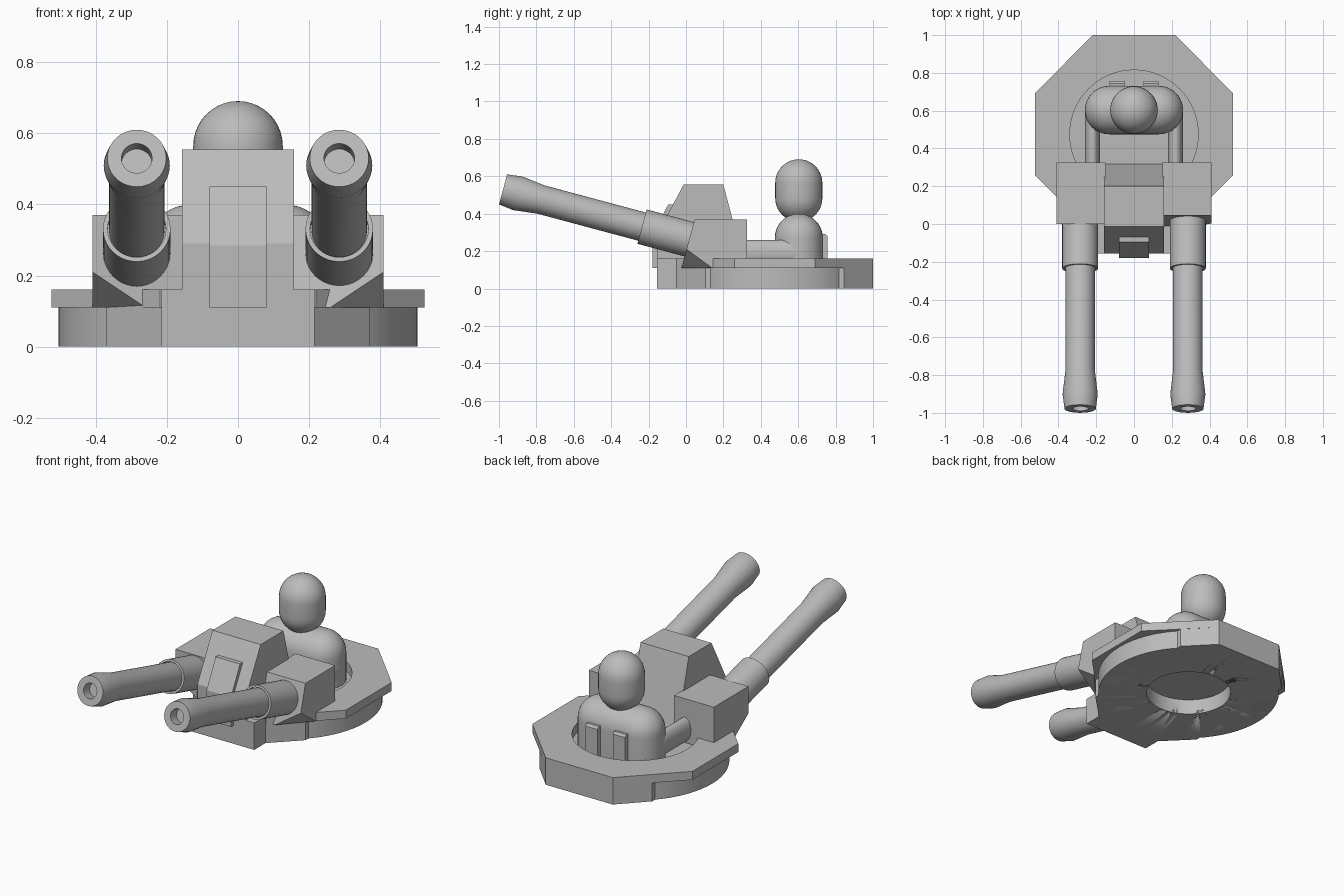
import bpy, bmesh, math
from mathutils import Matrix, Vector

if "Cube" in bpy.data.objects:
    bpy.data.objects.remove(bpy.data.objects["Cube"])

grey = bpy.data.materials.new("plain grey")
grey.use_nodes = True
GREY = (0.5, 0.5, 0.5, 1)
grey.diffuse_color = GREY
for node in grey.node_tree.nodes:
    if node.type == 'BSDF_PRINCIPLED':
        node.inputs["Base Color"].default_value = GREY


def finish(bm, name, smooth=False):
    bmesh.ops.recalc_face_normals(bm, faces=bm.faces[:])
    mesh = bpy.data.meshes.new(name)
    bm.to_mesh(mesh)
    bm.free()
    mesh.materials.append(grey)
    ob = bpy.data.objects.new(name, mesh)
    bpy.context.collection.objects.link(ob)
    if smooth:
        bpy.ops.object.select_all(action='DESELECT')
        ob.select_set(True)
        bpy.context.view_layer.objects.active = ob
        bpy.ops.object.shade_smooth_by_angle(angle=math.radians(35))
    return ob


def prism(name, outline, axis, low, high):
    """Extrude an outline along z (outline in x, y) or along x (outline in y, z)."""
    bm = bmesh.new()
    place = (lambda p: (p[0], p[1], low)) if axis == 'z' else (lambda p: (low, p[0], p[1]))
    face = bm.faces.new([bm.verts.new(place(p)) for p in outline])
    step = Vector((0, 0, high - low) if axis == 'z' else (high - low, 0, 0))
    out = bmesh.ops.extrude_face_region(bm, geom=[face])
    bmesh.ops.translate(bm, vec=step, verts=[g for g in out["geom"] if isinstance(g, bmesh.types.BMVert)])
    if not face.is_valid or len([f for f in bm.faces if len(f.verts) == len(outline)]) < 2:
        bm.faces.new([v for v in bm.verts][:len(outline)])
    return finish(bm, name)


def lathe(profile, steps=40):
    """Turn (radius, height) points around the z axis."""
    bm = bmesh.new()
    verts = [bm.verts.new((r, 0, z)) for r, z in profile]
    edges = [bm.edges.new(pair) for pair in zip(verts, verts[1:])]
    bmesh.ops.spin(bm, geom=verts + edges, cent=(0, 0, 0), axis=(0, 0, 1),
                   angle=math.tau, steps=steps, use_merge=False)
    bmesh.ops.remove_doubles(bm, verts=bm.verts[:], dist=0.0001)
    return bm


def hull(name, points, smooth=False):
    bm = bmesh.new()
    for p in points:
        bm.verts.new(p)
    out = bmesh.ops.convex_hull(bm, input=bm.verts[:])
    loose = [v for v in bm.verts if not v.link_faces]
    bmesh.ops.delete(bm, geom=loose, context='VERTS')
    bmesh.ops.dissolve_limit(bm, angle_limit=0.01, verts=bm.verts[:], edges=bm.edges[:])
    return finish(bm, name, smooth)


def dome(radius, z, side=1, n=10):
    arc = [(radius * math.cos(i * math.pi / 2 / n), z + side * radius * math.sin(i * math.pi / 2 / n))
           for i in range(n)]
    return arc + [(0, z + side * radius)]


def disc(name, radius, low, high, steps=64):
    bm = lathe([(0, low), (radius, low), (radius, high), (0, high)], steps)
    bmesh.ops.translate(bm, vec=(0, CENTRE, 0), verts=bm.verts[:])
    return finish(bm, name, True)


def cut(ob, cutter):
    mod = ob.modifiers.new("cut", 'BOOLEAN')
    mod.operation = 'DIFFERENCE'
    mod.solver = 'EXACT'
    mod.object = cutter


def mirrored(half):
    return half + [(-x, y) for x, y in reversed(half)]


# Base: octagonal deck, round drum and a full-height keel with front block
CENTRE = 0.475
deck = prism("deck", mirrored([(0.22, -0.05), (0.525, 0.26), (0.525, 0.69), (0.22, 1)]), 'z', 0.11, 0.16)
keel = prism("keel", mirrored([(0.215, -0.155), (0.215, -0.05), (0.37, 0.105), (0.37, 0.845), (0.22, 1)]),
             'z', 0, 0.16)
drum = disc("drum", 0.505, 0, 0.11)
pit = disc("pit_cutter", 0.34, 0.105, 0.4)
socket = disc("socket_cutter", 0.235, -0.2, 0.09)
for cutter in (pit, socket):
    cutter.hide_render = True
    cutter.hide_viewport = True
    cutter.display_type = 'WIRE'
cut(deck, pit)
for part in (keel, drum):
    cut(part, pit)
    cut(part, socket)

# Central turret housing and its front plate
prism("turret_housing", [(-0.155, 0.1), (-0.155, 0.29), (-0.013, 0.555), (0.2, 0.555), (0.32, 0.1)],
      'x', -0.158, 0.158)
prism("front_plate", [(-0.18, 0.11), (-0.18, 0.285), (-0.095, 0.45), (-0.06, 0.45), (-0.14, 0.29), (-0.14, 0.11)],
      'x', -0.08, 0.08)

# Gun mounts with the lower outer corner cut away
for side, label, lean in ((1, "left", 0.27), (-1, "right", 0)):
    def front(z):
        return (z - 0.2) * lean
    shape = [(0.15, front(0.11), 0.11), (0.26, front(0.11), 0.11), (0.41, 0.14, 0.11),
             (0.41, front(0.21), 0.21)]
    shape += [(x, 0.325, z) for x in (0.15, 0.41) for z in (0.11, 0.37)]
    shape += [(x, front(0.37), 0.37) for x in (0.15, 0.41)]
    hull(label + "_gun_mount", [(side * x, y, z) for x, y, z in shape])

    # Barrel with flared muzzle and bore, and the sleeve around its root
    aim = Matrix.Translation((side * 0.285, -0.978, 0.53)) @ Matrix.Rotation(math.radians(75), 4, 'X')
    barrel = lathe([(0, -0.06), (0.043, -0.06), (0.043, 0), (0.083, 0), (0.093, -0.08),
                    (0.078, -0.21), (0.078, -1.1), (0, -1.1)])
    sleeve = lathe([(0, -0.785), (0.082, -0.785), (0.082, -0.769), (0.095, -0.769), (0.095, -1.1), (0, -1.1)])
    for bm, name in ((barrel, "_barrel"), (sleeve, "_sleeve")):
        bm.transform(aim)
        finish(bm, label + name, True)

    # Gunner's arm reaching the mount
    arm = lathe([(0, 0)] + [(1, 0), (1, 0.3), (0, 0.3)], 24)
    arm.transform(Matrix.Translation((side * 0.22, 0.6, 0.19)) @ Matrix.Rotation(math.pi / 2, 4, 'X')
                  @ Matrix.Diagonal((0.04, 0.07, 1, 1)))
    finish(arm, label + "_arm", True)

    # Back pack half
    prism(label + "_back_pack", [(0.68, 0.1), (0.757, 0.1), (0.757, 0.28), (0.745, 0.292), (0.68, 0.292)],
          'x', min(side * 0.05, side * 0.13), max(side * 0.05, side * 0.13))

# Gunner's torso: two domed columns wrapped together
column = lathe([(0, 0.1), (0.128, 0.1)] + dome(0.128, 0.272), 32)
spots = [v.co + Vector((dx, 0.603, 0)) for v in column.verts for dx in (-0.132, 0.132)]
column.free()
hull("torso", spots, True)

# Gunner's head
head = lathe(dome(0.126, 0.483, -1)[::-1] + dome(0.126, 0.565))
bmesh.ops.translate(head, vec=(0, 0.603, 0), verts=head.verts[:])
finish(head, "head", True)
